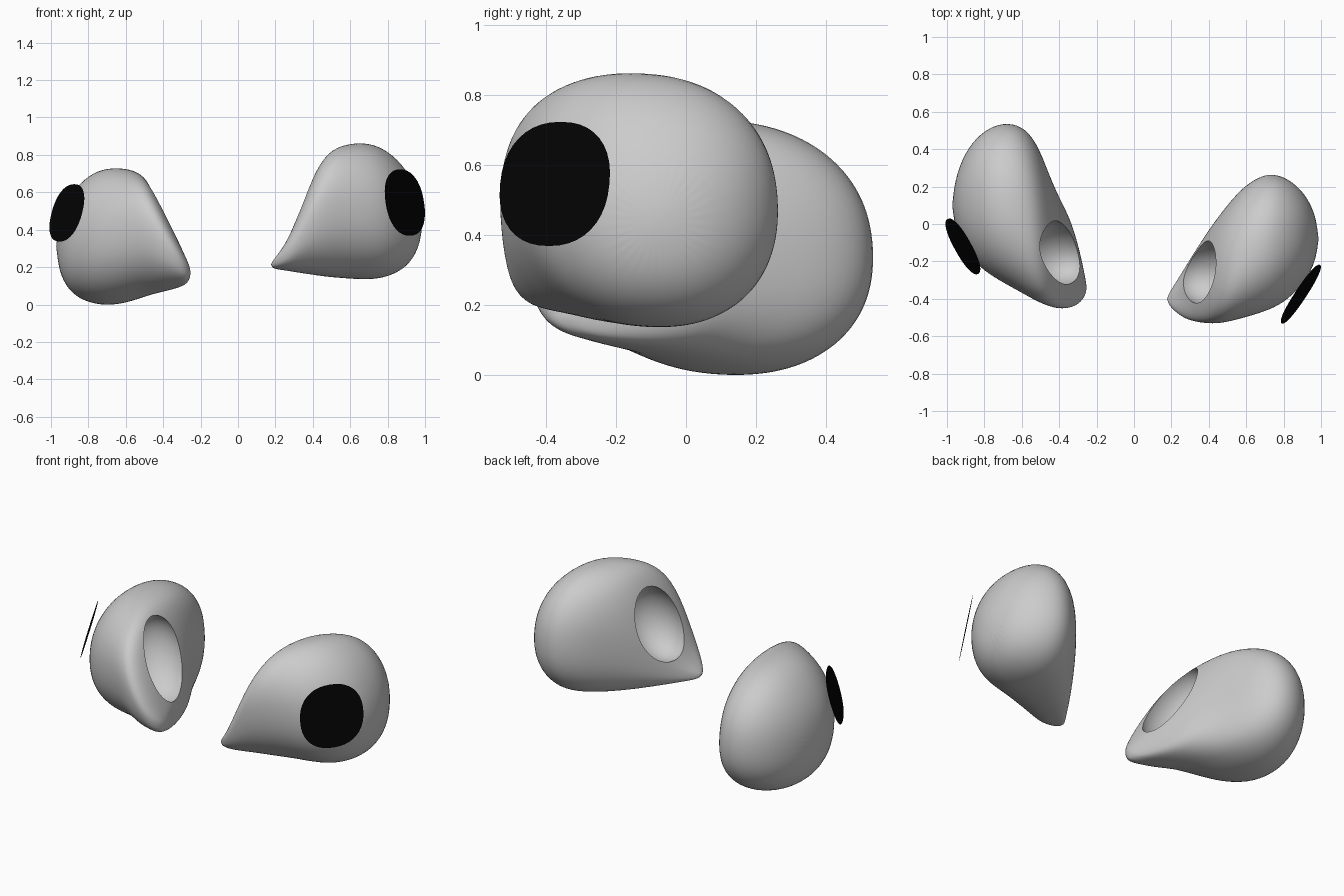
import bpy, bmesh
from math import cos, sin, pi
from mathutils import Vector, Matrix

if "Cube" in bpy.data.objects:
    bpy.data.objects.remove(bpy.data.objects["Cube"])

SEG = 32


def spow(v, p):
    return (abs(v) ** p) * (1 if v >= 0 else -1)


def new_object(name, bm):
    bmesh.ops.recalc_face_normals(bm, faces=bm.faces[:])
    mesh = bpy.data.meshes.new(name)
    bm.to_mesh(mesh)
    bm.free()
    ob = bpy.data.objects.new(name, mesh)
    bpy.context.collection.objects.link(ob)
    return ob


def activate(ob):
    bpy.ops.object.select_all(action='DESELECT')
    ob.select_set(True)
    bpy.context.view_layer.objects.active = ob


def frame(normal, along):
    n = Vector(normal).normalized()
    a = Vector(along)
    a = (a - n * a.dot(n)).normalized()
    return a, n.cross(a), n


# Shell lofted along x through leaning oval sections (x, ymin, ymax, zmin, zmax)
def loft(name, side, tip, sections, end):
    bm = bmesh.new()
    rings = []
    for k, (u, y0, y1, z0, z1) in enumerate(sections):
        t = k / (len(sections) - 1)
        lean = 0.36 * (1 - t) ** 1.5
        p = 0.82 + 0.12 * t
        ring = []
        for i in range(SEG):
            a = 2 * pi * i / SEG
            y = (y0 + y1) / 2 + (y1 - y0) / 2 * spow(cos(a + lean), p)
            z = (z0 + z1) / 2 + (z1 - z0) / 2 * spow(sin(a), p)
            ring.append(bm.verts.new((side * u, y, z)))
        rings.append(ring)
    for r, s in zip(rings, rings[1:]):
        for i in range(SEG):
            j = (i + 1) % SEG
            bm.faces.new((r[i], r[j], s[j], s[i]))
    for pole, ring in ((tip, rings[0]), (end, rings[-1])):
        p = bm.verts.new((side * pole[0], pole[1], pole[2]))
        for i in range(SEG):
            bm.faces.new((p, ring[i], ring[(i + 1) % SEG]))
    ob = new_object(name, bm)
    ob.modifiers.new("smooth", 'SUBSURF').levels = 2
    return ob


# Hollow scooped out of the inner flank
def scoop(shell, centre, normal, along, radii):
    a, b, n = frame(normal, along)
    m = Matrix((a * radii[0], b * radii[1], n * radii[2])).transposed().to_4x4()
    m.translation = Vector(centre)
    bm = bmesh.new()
    bmesh.ops.create_uvsphere(bm, u_segments=48, v_segments=24, radius=1)
    bmesh.ops.transform(bm, matrix=m, verts=bm.verts[:])
    cutter = new_object("hollow_cutter", bm)
    cutter.hide_render = True
    mod = shell.modifiers.new("hollow", 'BOOLEAN')
    mod.operation = 'DIFFERENCE'
    mod.solver = 'EXACT'
    mod.object = cutter
    activate(shell)
    for md in [md.name for md in shell.modifiers]:
        bpy.ops.object.modifier_apply(modifier=md)
    bpy.data.objects.remove(cutter)
    bpy.ops.object.shade_smooth_by_angle(angle=0.7)


# Flat black plate on the outer face
black = bpy.data.materials.new("black")
black.diffuse_color = (0.001, 0.001, 0.001, 1)
black.use_nodes = True
black.node_tree.nodes["Principled BSDF"].inputs["Base Color"].default_value = black.diffuse_color


def plate(name, centre, normal, r_up, r_side):
    a, b, n = frame(normal, (0, 0, 1))
    bm = bmesh.new()
    bm.faces.new([bm.verts.new(Vector(centre)
                               + a * r_up * spow(cos(2 * pi * i / 40), 0.88)
                               + b * r_side * spow(sin(2 * pi * i / 40), 0.88))
                  for i in range(40)])
    ob = new_object(name, bm)
    ob.data.materials.append(black)


# Right earpiece
right = loft("right_shell", 1, (0.175, -0.40, 0.213), [
    (0.19, -0.44, -0.365, 0.19, 0.24),
    (0.25, -0.495, -0.27, 0.183, 0.315),
    (0.31, -0.52, -0.17, 0.172, 0.445),
    (0.40, -0.535, -0.03, 0.158, 0.69),
    (0.48, -0.53, 0.08, 0.146, 0.82),
    (0.58, -0.505, 0.20, 0.138, 0.862),
    (0.70, -0.47, 0.275, 0.13, 0.868),
    (0.80, -0.425, 0.26, 0.145, 0.825),
    (0.90, -0.33, 0.185, 0.195, 0.73),
    (0.965, -0.22, 0.07, 0.29, 0.59)], (0.99, -0.08, 0.44))
scoop(right, (0.385, -0.26, 0.52), (-0.84, 0.36, 0.38), (0.1, 0.3, 0.9),
      (0.23, 0.165, 0.18))
plate("right_plate", (0.892, -0.375, 0.545), (0.82, -0.54, 0.17), 0.18, 0.187)

# Left earpiece
left = loft("left_shell", -1, (0.252, -0.34, 0.17), [
    (0.262, -0.385, -0.28, 0.125, 0.215),
    (0.29, -0.425, -0.14, 0.10, 0.275),
    (0.34, -0.45, 0.03, 0.083, 0.385),
    (0.40, -0.455, 0.14, 0.068, 0.51),
    (0.46, -0.44, 0.28, 0.053, 0.63),
    (0.52, -0.415, 0.44, 0.033, 0.705),
    (0.60, -0.37, 0.53, 0.007, 0.73),
    (0.70, -0.315, 0.545, -0.008, 0.733),
    (0.80, -0.255, 0.505, 0.008, 0.695),
    (0.89, -0.165, 0.41, 0.055, 0.60),
    (0.95, -0.05, 0.27, 0.15, 0.48)], (0.975, 0.1, 0.31))
scoop(left, (-0.43, -0.155, 0.45), (0.87, 0.22, 0.42), (-0.1, 0.35, 0.9),
      (0.25, 0.165, 0.18))
plate("left_plate", (-0.915, -0.12, 0.49), (-0.835, -0.465, 0.28), 0.16, 0.168)
